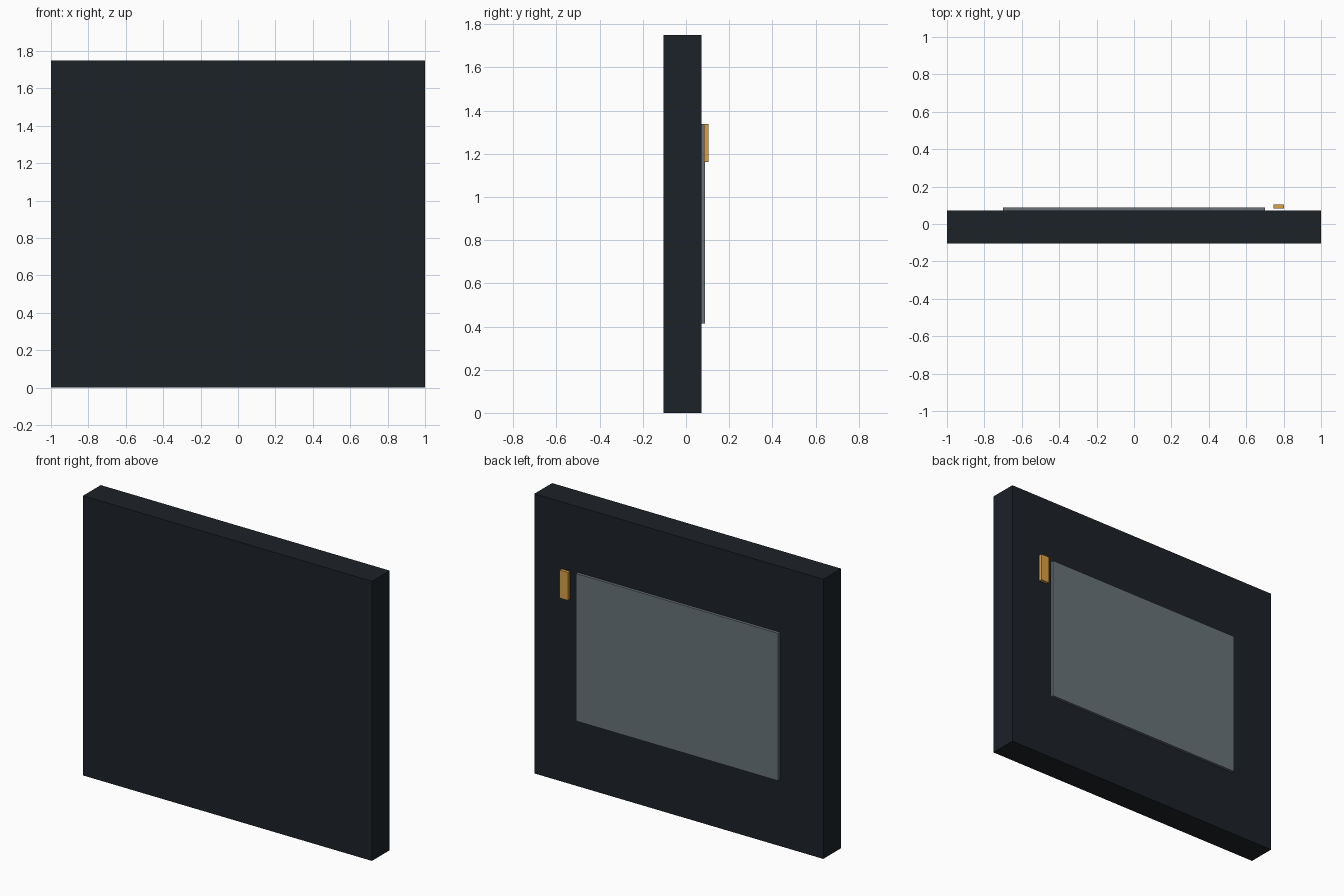
import bpy

if "Cube" in bpy.data.objects:
    bpy.data.objects.remove(bpy.data.objects["Cube"])


def material(name, rgb):
    m = bpy.data.materials.new(name)
    m.diffuse_color = (*rgb, 1)
    m.use_nodes = True
    m.node_tree.nodes["Principled BSDF"].inputs["Base Color"].default_value = m.diffuse_color
    return m


def box(name, lo, hi, mat):
    """Axis-aligned box between two corners."""
    bpy.ops.mesh.primitive_cube_add(size=1, location=[(a + b) / 2 for a, b in zip(lo, hi)])
    o = bpy.context.object
    o.name = name
    o.scale = [b - a for a, b in zip(lo, hi)]
    bpy.ops.object.transform_apply(location=False, rotation=False, scale=True)
    o.data.materials.append(mat)
    return o


dark = material("dark_casing", (0.012, 0.016, 0.022))
grey = material("panel_grey", (0.14, 0.17, 0.19))
amber = material("amber", (0.7, 0.35, 0.06))

# Main slab
box("slab", (-1, -0.104, 0), (1, 0.071, 1.75), dark)
# Raised panel on the back face
box("rear_panel", (-0.70, 0.071, 0.415), (0.70, 0.0885, 1.338), grey)
# Small indicator standing just off the back face
box("indicator", (0.745, 0.083, 1.163), (0.803, 0.104, 1.338), amber)
